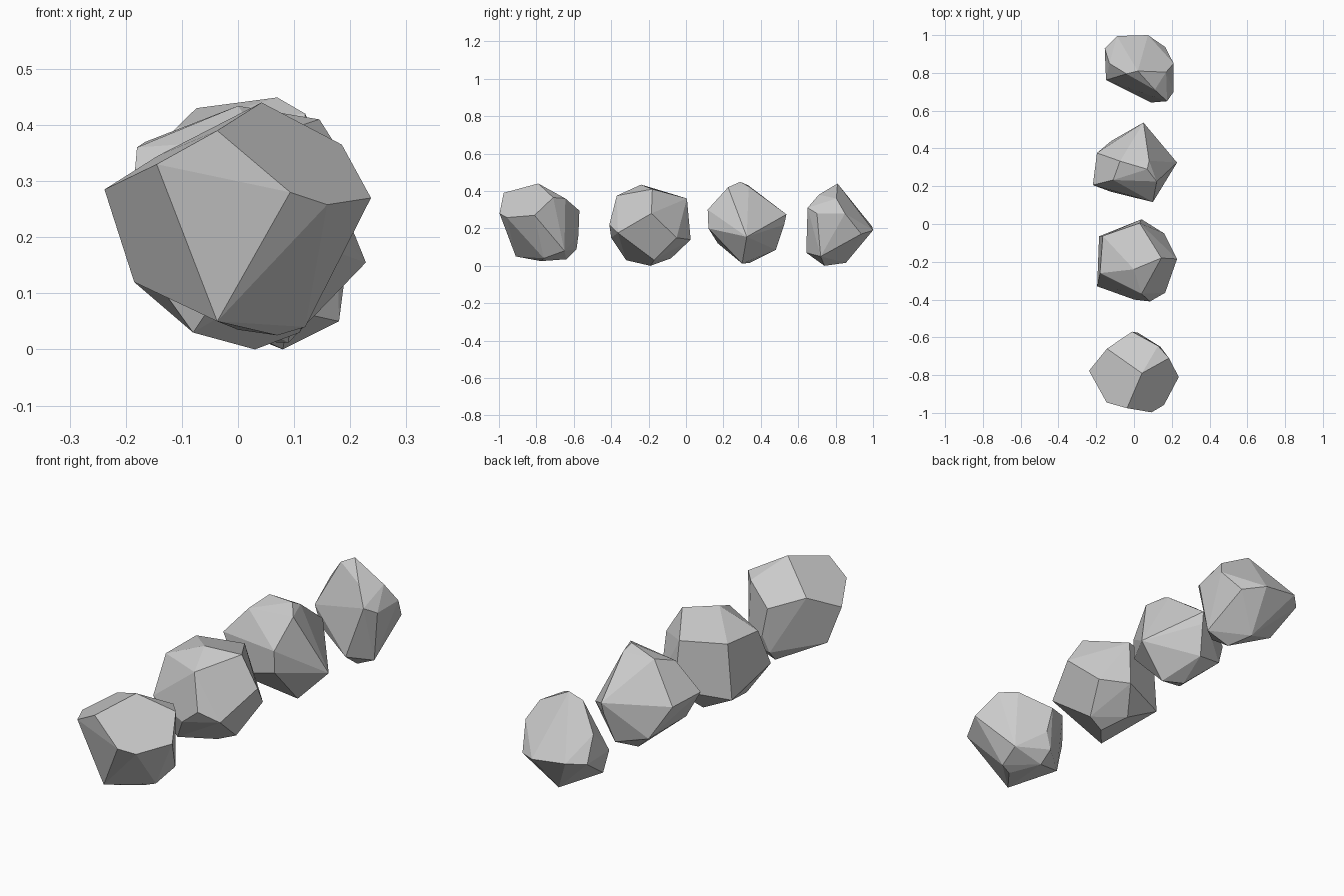
import bpy, bmesh
from math import radians


def rock(name, corners):
    """Chiselled stone: hull around its main corners, nearly flat facets merged."""
    bm = bmesh.new()
    for co in corners:
        bm.verts.new(co)
    bmesh.ops.convex_hull(bm, input=bm.verts[:])
    loose = [v for v in bm.verts if not v.link_faces]
    bmesh.ops.delete(bm, geom=loose, context='VERTS')
    bmesh.ops.dissolve_limit(bm, angle_limit=radians(7),
                             verts=bm.verts[:], edges=bm.edges[:])
    bmesh.ops.recalc_face_normals(bm, faces=bm.faces[:])
    mesh = bpy.data.meshes.new(name)
    bm.to_mesh(mesh)
    bm.free()
    obj = bpy.data.objects.new(name, mesh)
    bpy.context.collection.objects.link(obj)
    return obj


# Front rock: corners from the crown down to the base
rock("front_rock", [
    (.042, -.79, .44), (-.037, -.975, .39), (-.143, -.66, .345),
    (.127, -.645, .36), (.185, -.71, .365), (-.238, -.777, .285),
    (-.145, -.945, .33), (-.01, -.57, .295), (.237, -.81, .27),
    (.159, -.958, .258), (.093, -.997, .28), (-.037, -.91, .05),
    (-.185, -.75, .12), (.12, -.76, .04), (.14, -.65, .08),
    (.02, -.575, .165), (-.01, -.585, .09), (.0, -.64, .035),
    (.07, -.775, .025)])

# Second rock
rock("middle_front_rock", [
    (-.165, -.063, .37), (.03, .005, .36), (.145, -.18, .41),
    (0, -.24, .434), (-.18, -.26, .36), (.04, -.37, .375),
    (.228, -.185, .28), (.165, -.364, .176), (.085, -.41, .22),
    (0, -.4, .15), (-.195, -.33, .19), (-.185, -.065, .12),
    (.04, .025, .14), (.11, -.17, .03), (.03, -.19, 0),
    (-.08, -.32, .03), (-.03, -.08, .04), (.16, -.05, .15)])

# Third rock
rock("middle_back_rock", [
    (-.074, .333, .43), (.07, .29, .449), (.08, .335, .425),
    (.05, .537, .275), (.045, .525, .22), (.228, .325, .155),
    (.12, .225, .42), (-.11, .233, .395), (.1, .116, .3),
    (.1, .12, .2), (-.218, .206, .27), (-.196, .376, .26),
    (-.12, .44, .12), (.02, .48, .085), (.09, .3, .012),
    (0, .34, .015), (-.12, .17, .12)])

# Back rock
rock("back_rock", [
    (.02, .81, .44), (.17, .804, .36), (-.04, .795, .41),
    (-.13, .85, .3), (-.155, .93, .2), (-.09, .995, .21),
    (.074, 1, .19), (.165, .937, .17), (.21, .85, .28),
    (.21, .7, .28), (.175, .65, .31), (.09, .643, .07),
    (-.148, .762, .2), (-.13, .78, .1), (.08, .74, 0),
    (.04, .855, .016), (.18, .72, .05), (.11, .71, .38)])
